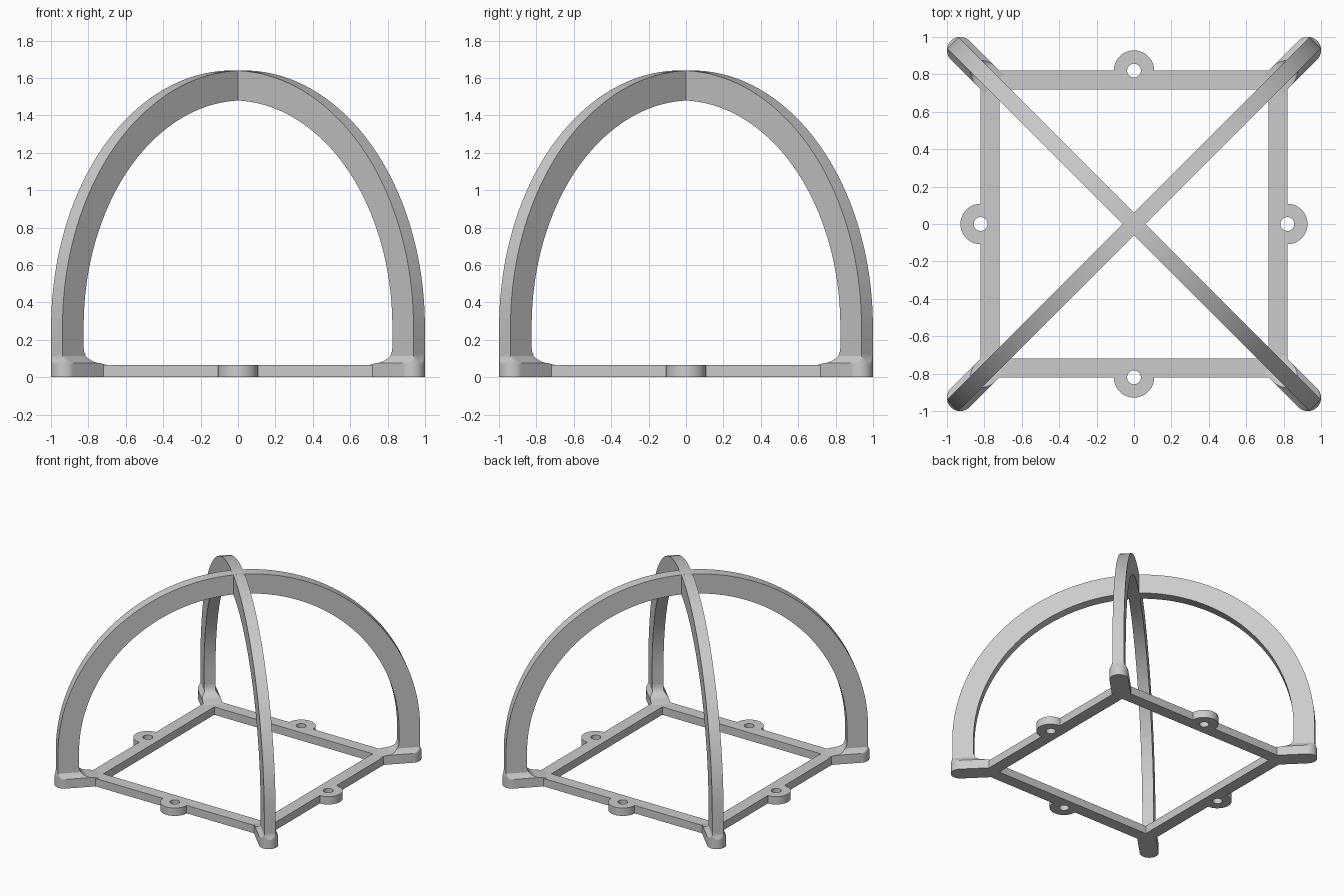
import bpy, bmesh, math
from mathutils import Matrix, Vector

cube = bpy.data.objects.get("Cube")
if cube:
    bpy.data.objects.remove(cube, do_unlink=True)

grey = bpy.data.materials.new("plain grey")
grey.use_nodes = True
grey.diffuse_color = (0.6, 0.6, 0.6, 1)
grey.node_tree.nodes["Principled BSDF"].inputs["Base Color"].default_value = (0.6, 0.6, 0.6, 1)

HALF, INNER, HEIGHT = 0.82, 0.72, 0.065      # base frame
TAB_R, HOLE_R = 0.108, 0.037                 # screw tabs
R_OUT, R_IN, SPRING, THICK = 1.37, 1.21, 0.27, 0.043   # arches
FOOT_R, FOOT_C = 0.071, 1.314                # rounded feet


def finish(obj):
    bpy.ops.object.select_all(action='DESELECT')
    obj.select_set(True)
    bpy.context.view_layer.objects.active = obj
    if obj.type == 'CURVE':
        bpy.ops.object.convert(target='MESH')
        obj = bpy.context.object
    obj.data.materials.clear()
    obj.data.materials.append(grey)
    bpy.ops.object.shade_smooth_by_angle(angle=math.radians(30))


def loft(name, rings, turn):
    """Skin a list of equal rings, cap both ends, turn about z."""
    bm = bmesh.new()
    loops = [[bm.verts.new(p) for p in ring] for ring in rings]
    n = len(loops[0])
    for a, b in zip(loops, loops[1:]):
        for i in range(n):
            j = (i + 1) % n
            bm.faces.new((a[i], a[j], b[j], b[i]))
    bm.faces.new(loops[0])
    bm.faces.new(loops[-1])
    bmesh.ops.recalc_face_normals(bm, faces=bm.faces)
    bm.transform(Matrix.Rotation(math.radians(turn), 4, 'Z'))
    mesh = bpy.data.meshes.new(name)
    bm.to_mesh(mesh)
    bm.free()
    obj = bpy.data.objects.new(name, mesh)
    bpy.context.collection.objects.link(obj)
    finish(obj)


def circle(cx, cy, r, start, end, steps):
    return [Vector((cx + r * math.cos(a), cy + r * math.sin(a), 0))
            for a in (math.radians(start + (end - start) * i / steps) for i in range(steps + 1))]


# Base frame: one filled outline with four tabs, screw holes and a square opening
side = [Vector((-HALF, -HALF, 0))] + circle(0, -HALF, TAB_R, 180, 360, 24)
hole = circle(0, -HALF, HOLE_R, 0, 360, 32)[:-1]
turns = [Matrix.Rotation(math.pi / 2 * k, 3, 'Z') for k in range(4)]
outlines = [[t @ p for t in turns for p in side],
            [t @ Vector((-INNER, -INNER, 0)) for t in turns]]
outlines += [[t @ p for p in hole] for t in turns]
curve = bpy.data.curves.new("base_frame", 'CURVE')
curve.dimensions = '2D'
curve.fill_mode = 'BOTH'
curve.extrude = HEIGHT / 2
for points in outlines:
    spline = curve.splines.new('POLY')
    spline.points.add(len(points) - 1)
    for sp, p in zip(spline.points, points):
        sp.co = (p.x, p.y, 0, 1)
    spline.use_cyclic_u = True
frame = bpy.data.objects.new("base_frame", curve)
frame.location.z = HEIGHT / 2
bpy.context.collection.objects.link(frame)
finish(frame)


# Two crossing arches: semicircles on short straight legs
def arch_ring(angle, z):
    c, s = math.cos(angle), math.sin(angle)
    return [(r * c, y, z + r * s) for r, y in
            ((R_OUT, -THICK), (R_OUT, THICK), (R_IN, THICK), (R_IN, -THICK))]


arch = [arch_ring(0, 0.03)]
arch += [arch_ring(math.pi * i / 80, SPRING) for i in range(81)]
arch += [arch_ring(math.pi, 0.03)]
loft("arch_a", arch, 45)
loft("arch_b", arch, 135)


# Feet: rounded pads that blend up into the arch legs
def foot_ring(z, r_in, width, r_max):
    tip = circle(FOOT_C, 0, FOOT_R, -90, 90, 24)
    ring = [(min(p.x, r_max), max(-width, min(width, p.y)), z) for p in tip]
    return ring + [(r_in, width, z), (r_in, -width, z)]


END = FOOT_C + FOOT_R
foot = [foot_ring(0, 1.06, FOOT_R, END), foot_ring(HEIGHT, 1.06, FOOT_R, END),
        foot_ring(0.076, 1.12, FOOT_R, END)]
# concave fillet on the inner side, sloping shoulders on the flanks
for i in range(1, 9):
    a = math.pi / 2 * i / 8
    z = 0.16 - 0.084 * math.cos(a)
    blend = min(1, (z - 0.076) / 0.034)
    foot.append(foot_ring(z, 1.12 + (R_IN - 1.12) * math.sin(a),
                          FOOT_R + (THICK - FOOT_R) * blend, END + (R_OUT - END) * blend))
for name, turn in (("foot_back_left", 45), ("foot_back_right", 135),
                   ("foot_front_right", 225), ("foot_front_left", 315)):
    loft(name, foot, turn)
